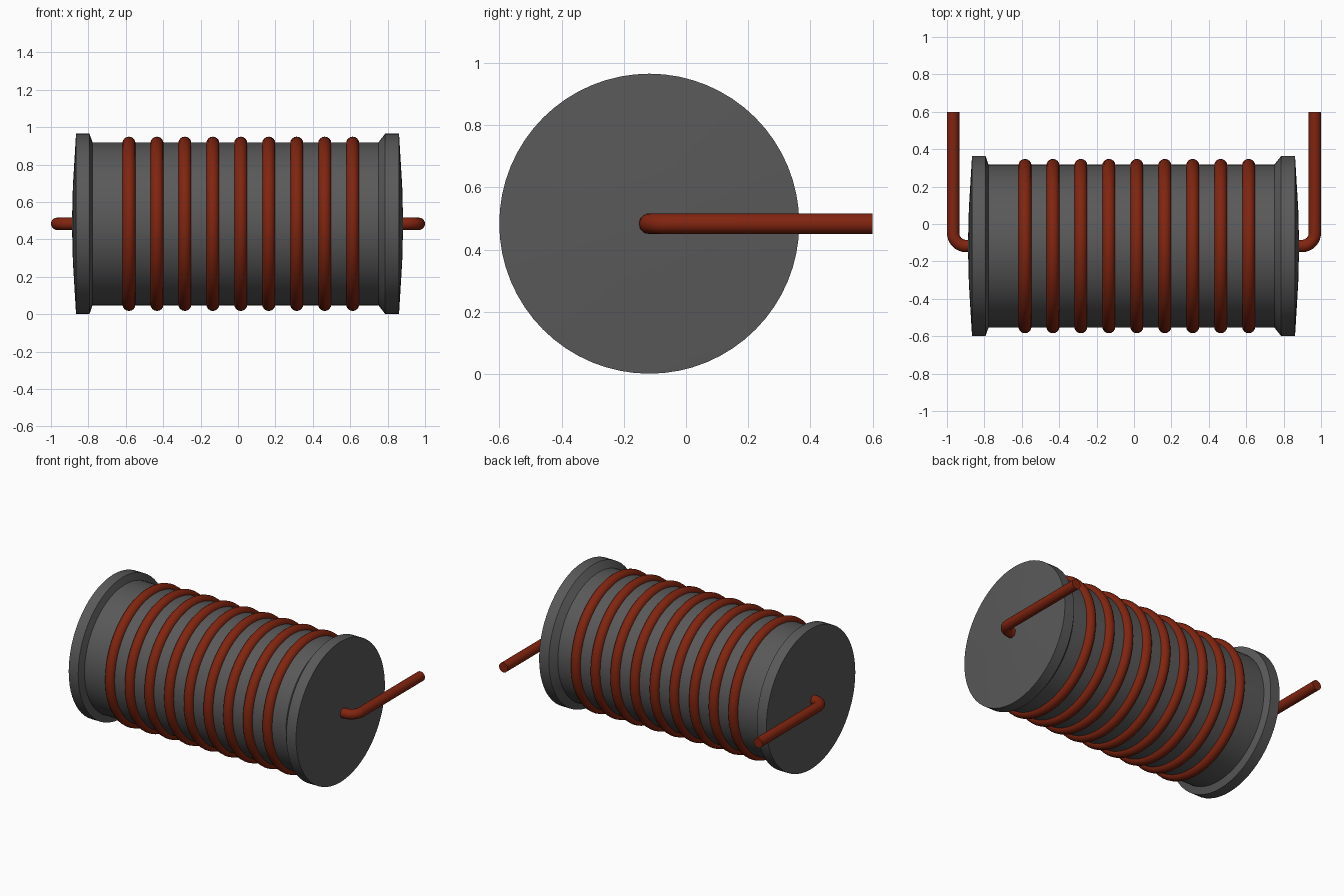
import bpy, bmesh, math
from mathutils import Matrix, Vector

cube = bpy.data.objects.get("Cube")
if cube:
    bpy.data.objects.remove(cube, do_unlink=True)

AXIS_Y, AXIS_Z = -0.118, 0.483
SEGMENTS = 64


def make_material(name, rgb):
    mat = bpy.data.materials.new(name)
    mat.use_nodes = True
    mat.diffuse_color = (*rgb, 1)
    mat.node_tree.nodes["Principled BSDF"].inputs["Base Color"].default_value = (*rgb, 1)
    return mat


grey = make_material("dark grey", (0.1, 0.1, 0.1))
copper = make_material("copper red", (0.22, 0.018, 0.005))


def finish(name, bm, mat, angle):
    bmesh.ops.recalc_face_normals(bm, faces=bm.faces)
    mesh = bpy.data.meshes.new(name)
    bm.to_mesh(mesh)
    bm.free()
    mesh.materials.append(mat)
    obj = bpy.data.objects.new(name, mesh)
    bpy.context.collection.objects.link(obj)
    bpy.ops.object.select_all(action='DESELECT')
    obj.select_set(True)
    bpy.context.view_layer.objects.active = obj
    bpy.ops.object.shade_smooth_by_angle(angle=math.radians(angle))
    return obj


def lathe(name, profile, mat, angle=25, closed=False):
    """Spin (x, radius) points about the core axis."""
    bm = bmesh.new()
    verts = [bm.verts.new((x, AXIS_Y, AXIS_Z + r)) for x, r in profile]
    edges = [bm.edges.new(p) for p in zip(verts, verts[1:])]
    if closed:
        edges.append(bm.edges.new((verts[-1], verts[0])))
    bmesh.ops.spin(bm, geom=verts + edges, cent=(0, AXIS_Y, AXIS_Z), axis=(1, 0, 0),
                   angle=math.tau, steps=SEGMENTS)
    bmesh.ops.remove_doubles(bm, verts=bm.verts, dist=0.0005)
    return finish(name, bm, mat, angle)


# Core with a flange and a shallow domed cap at each end
lathe("core", [(-0.888, 0), (-0.883, 0.2), (-0.866, 0.482), (-0.794, 0.482),
               (-0.778, 0.436), (0.751, 0.436), (0.787, 0.482), (0.861, 0.482),
               (0.878, 0.2), (0.883, 0)], grey, 15)

# Evenly spaced wire turns
WIRE = 0.035
for i in range(9):
    x = -0.583 + i * 0.1495
    ring = [(x + WIRE * math.cos(a), 0.431 + WIRE * math.sin(a))
            for a in (math.tau * k / 16 for k in range(16))]
    lathe(f"wire_turn_{i + 1}", ring, copper, 40, closed=True)


# Bent leads leaving both caps and running to the back
def lead(name, side):
    radius, bend, outer = 0.033, 0.07, 0.967
    centre = Vector((outer - bend, AXIS_Y + bend, AXIS_Z))
    path = [(Vector((0.85, AXIS_Y, AXIS_Z)), 0)]
    for k in range(9):
        a = math.pi / 2 * k / 8
        path.append((centre + bend * Vector((math.sin(a), -math.cos(a), 0)), a))
    path.append((Vector((outer, 0.6, AXIS_Z)), math.pi / 2))
    bm = bmesh.new()
    loops = []
    for point, a in path:
        across = Vector((math.sin(a), -math.cos(a), 0))
        loop = []
        for k in range(20):
            t = math.tau * k / 20
            co = point + radius * (math.cos(t) * across + math.sin(t) * Vector((0, 0, 1)))
            loop.append(bm.verts.new((co.x * side, co.y, co.z)))
        loops.append(loop)
    for a, b in zip(loops, loops[1:]):
        for k in range(20):
            n = (k + 1) % 20
            bm.faces.new((a[k], a[n], b[n], b[k]))
    bm.faces.new(loops[0])
    bm.faces.new(loops[-1])
    finish(name, bm, copper, 40)


lead("left_lead", 1)
lead("right_lead", -1)
